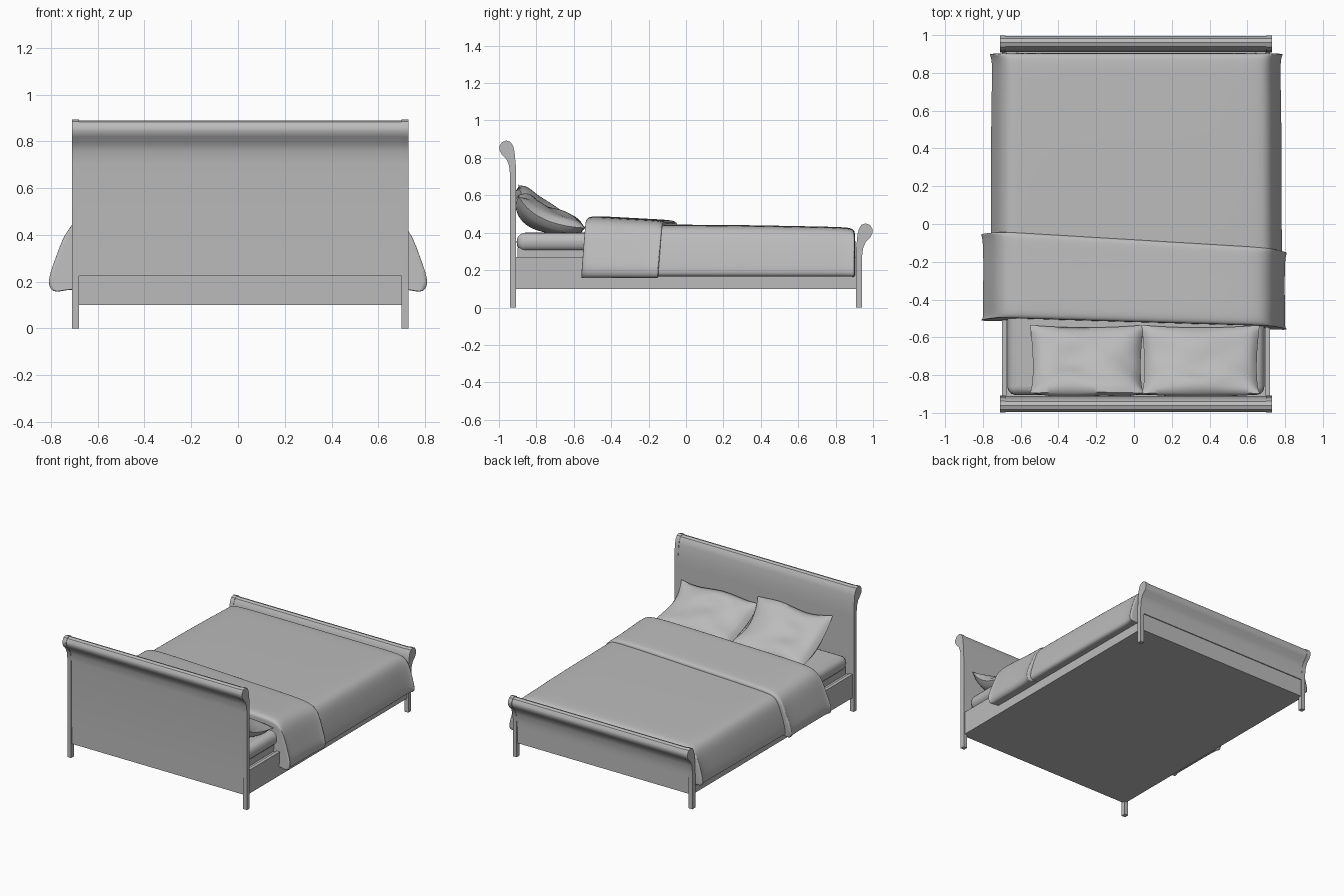
import bpy, bmesh, math
from mathutils import Vector

if "Cube" in bpy.data.objects:
    bpy.data.objects.remove(bpy.data.objects["Cube"])

# One flat colour for the whole bed
grey = bpy.data.materials.new("soft_grey")
grey.use_nodes = True
colour = (0.5, 0.5, 0.5, 1)
grey.diffuse_color = colour
grey.node_tree.nodes["Principled BSDF"].inputs["Base Color"].default_value = colour


def finish(name, bm, angle=35):
    bmesh.ops.recalc_face_normals(bm, faces=bm.faces)
    mesh = bpy.data.meshes.new(name)
    bm.to_mesh(mesh)
    bm.free()
    mesh.materials.append(grey)
    mesh.shade_smooth()
    mesh.set_sharp_from_angle(angle=math.radians(angle))
    obj = bpy.data.objects.new(name, mesh)
    bpy.context.scene.collection.objects.link(obj)
    return obj


def box(name, lo, hi, bevel=0):
    lo, hi = Vector(lo), Vector(hi)
    bm = bmesh.new()
    bmesh.ops.create_cube(bm, size=1)
    for v in bm.verts:
        v.co = (lo + hi) / 2 + v.co * (hi - lo)
    obj = finish(name, bm)
    if bevel:
        mod = obj.modifiers.new("Rounding", "BEVEL")
        mod.width, mod.segments = bevel, 5
    return obj


def loft(name, rings, angle=35):
    """Join matching closed rings and cap both ends."""
    bm = bmesh.new()
    loops = [[bm.verts.new(p) for p in ring] for ring in rings]
    for a, b in zip(loops, loops[1:]):
        for i in range(len(a)):
            j = (i + 1) % len(a)
            bm.faces.new((a[i], a[j], b[j], b[i]))
    bm.faces.new(loops[0])
    bm.faces.new(loops[-1])
    return finish(name, bm, angle)


# Scrolled head and foot boards: y position, height relative to the top
SCROLL = [(.908, -.2), (.91, -.13), (.917, -.06), (.924, -.03), (.938, -.008),
          (.96, 0), (.983, -.008), (.997, -.03), (.998, -.05), (.985, -.075),
          (.96, -.1), (.946, -.135), (.94, -.19)]


def board_profile(side, top, bottom, scale):
    pts = []
    for y, dz in SCROLL:
        c = .957 if dz > -.1 else .924
        z = -.045 + (dz + .045) * scale if dz > -.1 else dz
        pts.append((side * (c + (y - c) * scale), top + z))
    return [(pts[0][0], bottom)] + pts + [(pts[-1][0], bottom)]


def extrude(name, profile, x0, x1):
    return loft(name, [[(x, y, z) for y, z in profile] for x in (x0, x1)])


LEFT, RIGHT, POST = -.71, .73, .03
for part, side, top in (("headboard", -1, .893), ("footboard", 1, .45)):
    post = board_profile(side, top, 0, 1)
    extrude(part + "_post_right", post, LEFT, LEFT + POST)
    extrude(part + "_post_left", post, RIGHT - POST, RIGHT)
    extrude(part + "_panel", board_profile(side, top, .225, .92),
            LEFT + POST, RIGHT - POST)
    ys = sorted((side * .905, side * .932))
    box(part + "_rail", (LEFT + POST, ys[0], .1), (RIGHT - POST, ys[1], .225))

# Side rails, base and mattress
box("side_rail_right", (-.70, -.91, .1), (-.675, .91, .27))
box("side_rail_left", (.695, -.91, .1), (.72, .91, .27))
box("bed_base", (-.68, -.91, .1), (.70, .91, .26))
box("mattress_support", (-.65, -.90, .2), (.67, .90, .32))
box("mattress", (-.67, -.905, .3), (.69, .89, .4), .045)


# Bedding: a draped half section mirrored across the bed, lofted along y
def drape(name, half, rows, centre, skew):
    section = [(-x, z) for x, z in reversed(half)] + half[1:]
    rings = []
    for y, grow, lift in rows:
        ring = []
        for x, z in section:
            px = centre + x + math.copysign(grow, x) * (abs(x) > .5)
            hang = max(0, (.45 - z) / .3)
            ring.append((px, y + skew(px, hang, y), z + lift * (1 - hang)))
        rings.append(ring)
    obj = loft(name, rings, 180)
    mod = obj.modifiers.new("Smoothing", "SUBSURF")
    mod.levels = mod.render_levels = 2
    return obj


drape("duvet",
      [(0, .443), (.4, .443), (.62, .442), (.68, .432), (.715, .39), (.74, .31),
       (.762, .22), (.764, .18), (.745, .162), (.69, .17)],
      [(-.42, 0, 0), (-.4, .01, 0), (0, .008, 0), (.3, .006, -.002), (.6, .006, -.008),
       (.8, 0, -.012), (.87, -.003, -.016), (.898, -.012, -.026), (.906, -.025, -.05)],
      .012, lambda x, hang, y: 0)

drape("duvet_fold",
      [(0, .476), (.4, .476), (.62, .474), (.69, .455), (.73, .41), (.757, .34),
       (.785, .26), (.802, .205), (.79, .16), (.755, .155), (.69, .18)],
      [(-.515, -.025, -.03), (-.52, -.01, -.005), (-.5, 0, .014), (-.42, .002, .01),
       (-.25, 0, 0), (-.13, -.002, -.006), (-.085, -.01, -.012), (-.08, -.025, -.035)],
      0, lambda x, hang, y: -.03 * x - .02 * hang - (.03 * x if y > -.3 else 0))


# Pillows: puffed cushions bent from the mattress up the headboard
def pillow(name, x0, x1, path, puff, phase):
    n = 28
    a, b, c = (Vector((0, y, z)) for y, z in path)
    bm = bmesh.new()
    for side in (1, -1):
        grid = []
        for i in range(n + 1):
            row = []
            for j in range(n + 1):
                u, v = 2 * i / n - 1, 2 * j / n - 1
                t = (v * (1 - .05 * (1 - u * u)) + 1) / 2
                p = a * (1 - t) ** 2 + b * 2 * t * (1 - t) + c * t * t
                d = ((b - a) * (1 - t) + (c - b) * t).normalized()
                normal = Vector((0, d.z, -d.y))
                thick = puff * ((1 - u ** 4) * (1 - v ** 4)) ** .6
                thick *= 1 + .13 * math.sin(5 * u + phase) * math.cos(4 * v + phase)
                p = p + normal * thick * side
                p.x = (x0 + x1) / 2 + (x1 - x0) / 2 * u * (1 - .05 * (1 - v * v))
                p.z += .012 * math.sin(4 * u + phase) * t
                row.append(bm.verts.new(p))
            grid.append(row)
        for i in range(n):
            for j in range(n):
                bm.faces.new((grid[i][j], grid[i + 1][j],
                              grid[i + 1][j + 1], grid[i][j + 1]))
    bmesh.ops.remove_doubles(bm, verts=bm.verts, dist=.0005)
    finish(name, bm, 60)


pillow("pillow_right", -.55, .05, [(-.535, .425), (-.80, .43), (-.895, .65)], .068, 0)
pillow("pillow_left", .04, .665, [(-.535, .425), (-.81, .44), (-.897, .60)], .066, 2)
